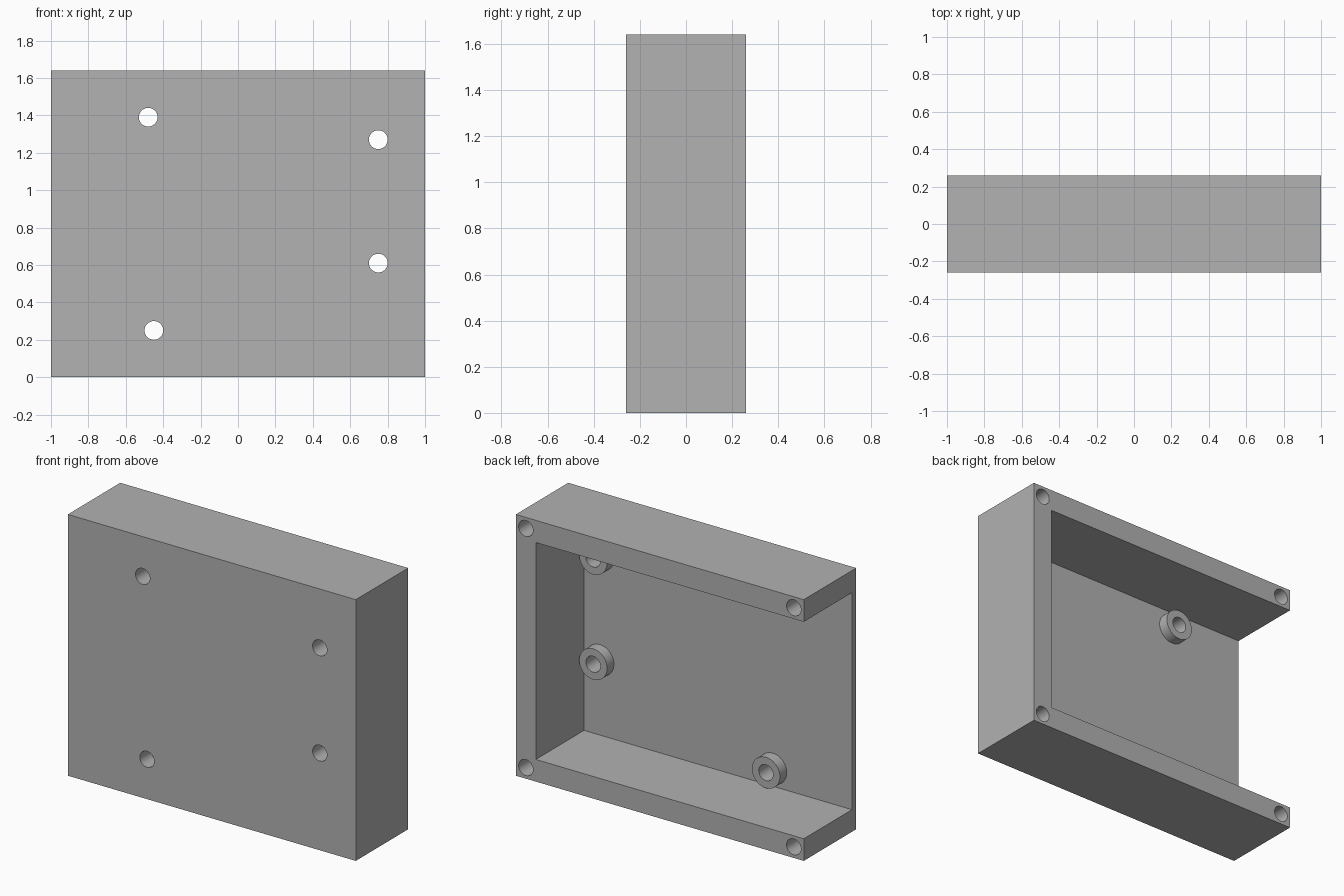
import bpy
import math

WIDTH, DEPTH, HEIGHT = 2.0, 0.52, 1.64
WALL, PLATE = 0.139, 0.042
FRONT, BACK = -DEPTH / 2, DEPTH / 2
FLOOR = FRONT + PLATE
HOLE_R, BOSS_R, BOSS_H = 0.05, 0.097, 0.068
BOSSES = [(-0.48, 1.39), (0.75, 1.27), (0.75, 0.61), (-0.45, 0.25)]

default = bpy.data.objects.get("Cube")
if default:
    bpy.data.objects.remove(default, do_unlink=True)

grey = bpy.data.materials.new("plain grey")
grey.use_nodes = True
colour = (0.445, 0.445, 0.445, 1)
grey.diffuse_color = colour
grey.node_tree.nodes["Principled BSDF"].inputs["Base Color"].default_value = colour


def box(name, low, high):
    """Box spanning two opposite corners."""
    bpy.ops.mesh.primitive_cube_add(size=1)
    ob = bpy.context.object
    ob.name = name
    ob.location = [(a + b) / 2 for a, b in zip(low, high)]
    ob.scale = [b - a for a, b in zip(low, high)]
    bpy.ops.object.transform_apply(location=True, rotation=True, scale=True)
    ob.data.materials.append(grey)
    return ob


def rod(name, x, z, radius, y0, y1):
    """Cylinder running front to back."""
    bpy.ops.mesh.primitive_cylinder_add(
        vertices=48, radius=radius, depth=y1 - y0,
        location=(x, (y0 + y1) / 2, z), rotation=(math.pi / 2, 0, 0))
    ob = bpy.context.object
    ob.name = name
    bpy.ops.object.transform_apply(location=True, rotation=True, scale=True)
    ob.data.materials.append(grey)
    return ob


def combine(target, tool, operation):
    """Apply a boolean and discard the tool."""
    bpy.context.view_layer.objects.active = target
    mod = target.modifiers.new("combine", "BOOLEAN")
    mod.operation, mod.solver, mod.object = operation, "EXACT", tool
    bpy.ops.object.modifier_apply(modifier=mod.name)
    bpy.data.objects.remove(tool, do_unlink=True)


# Housing, open at the back and on one end
housing = box("housing", (-WIDTH / 2, FRONT, 0), (WIDTH / 2, BACK, HEIGHT))
pocket = box("pocket_cutter", (-WIDTH, FLOOR, WALL),
             (WIDTH / 2 - WALL, DEPTH, HEIGHT - WALL))
combine(housing, pocket, "DIFFERENCE")

# Standoffs with holes through the front plate
for x, z in BOSSES:
    combine(housing, rod("standoff", x, z, BOSS_R, FLOOR - PLATE / 2, FLOOR + BOSS_H), "UNION")
    combine(housing, rod("hole_cutter", x, z, HOLE_R, -DEPTH, DEPTH), "DIFFERENCE")

# Blind screw holes in the four back corners
inset = WALL / 2
for x in (-WIDTH / 2 + inset, WIDTH / 2 - inset):
    for z in (inset, HEIGHT - inset):
        combine(housing, rod("screw_cutter", x, z, HOLE_R, BACK - 0.4, DEPTH), "DIFFERENCE")

# Smooth round walls, crisp edges
bpy.ops.object.select_all(action="DESELECT")
housing.select_set(True)
bpy.context.view_layer.objects.active = housing
bpy.ops.object.shade_smooth_by_angle(angle=math.radians(30))
